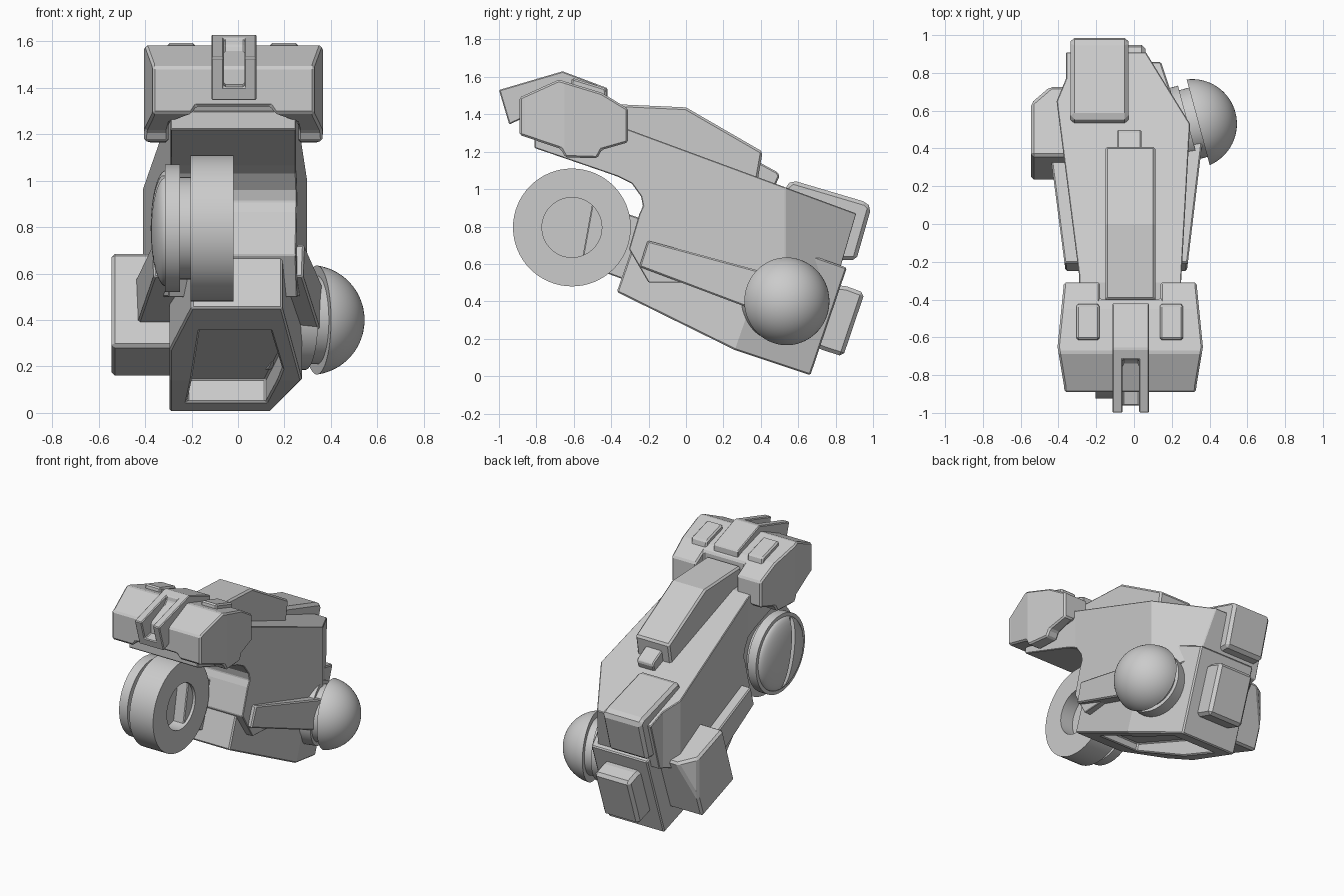
import bpy, bmesh, math
from mathutils import Matrix, Vector

cube = bpy.data.objects.get("Cube")
if cube:
    bpy.data.objects.remove(cube, do_unlink=True)

grey = bpy.data.materials.new("plain_grey")
grey.use_nodes = True
GREY = (0.6, 0.6, 0.6, 1)
grey.diffuse_color = GREY
grey.node_tree.nodes["Principled BSDF"].inputs["Base Color"].default_value = GREY

# The lower body leans back by this angle
TILT = math.radians(19.3)
C, S = math.cos(TILT), math.sin(TILT)


def side(y, z, x):
    return (x, y, z)


def plan(x, y, z):
    return (x, y, z)


def tilted(x, u, v):
    return (x, u * C + v * S, v * C - u * S)


def finish(name, bm):
    bmesh.ops.recalc_face_normals(bm, faces=bm.faces)
    mesh = bpy.data.meshes.new(name)
    bm.to_mesh(mesh)
    bm.free()
    mesh.materials.append(grey)
    ob = bpy.data.objects.new(name, mesh)
    bpy.context.collection.objects.link(ob)
    return ob


def prism(name, pts, lo, hi, place, bevel=0.0, shear=0.0):
    """Extrude a 2D outline between lo and hi; shear slides x along y."""
    bm = bmesh.new()
    rings = [[bm.verts.new(place(a, b, t)) for a, b in pts] for t in (lo, hi)]
    for ring in rings:
        bm.faces.new(ring)
    n = len(pts)
    for i in range(n):
        j = (i + 1) % n
        bm.faces.new((rings[0][i], rings[0][j], rings[1][j], rings[1][i]))
    for v in bm.verts:
        v.co.x += shear * v.co.y
    ob = finish(name, bm)
    if bevel:
        add_bevel(ob, bevel)
    return ob


def add_bevel(ob, width):
    mod = ob.modifiers.new("bevel", "BEVEL")
    mod.width = width
    mod.segments = 1
    mod.limit_method = "ANGLE"


def carve(ob, cutter, operation):
    mod = ob.modifiers.new("carve", "BOOLEAN")
    mod.operation = operation
    mod.solver = "EXACT"
    mod.object = cutter
    bpy.context.view_layer.objects.active = ob
    bpy.ops.object.modifier_apply(modifier=mod.name)
    bpy.data.objects.remove(cutter, do_unlink=True)


def lathe(name, profile, centre, axis, steps=64):
    """Spin (distance along axis, radius) points round the axis."""
    bm = bmesh.new()
    verts = [bm.verts.new((r, 0, d)) for d, r in profile]
    edges = [bm.edges.new(pair) for pair in zip(verts, verts[1:])]
    bmesh.ops.spin(bm, geom=verts + edges, axis=(0, 0, 1), cent=(0, 0, 0),
                   angle=math.tau, steps=steps)
    bmesh.ops.remove_doubles(bm, verts=bm.verts, dist=0.0005)
    turn = Vector((0, 0, 1)).rotation_difference(Vector(axis)).to_matrix().to_4x4()
    bm.transform(Matrix.Translation(centre) @ turn)
    return finish(name, bm)


def smooth(ob):
    bpy.ops.object.select_all(action="DESELECT")
    ob.select_set(True)
    bpy.context.view_layer.objects.active = ob
    bpy.ops.object.shade_smooth_by_angle(angle=math.radians(30))


# Main hull: side outline trimmed by its plan outline
hull = prism("hull", [(-.81, 1.3), (-.81, 1.22), (-.46, 1.1), (-.36, 1.065), (-.29, 1.03),
                      (-.24, .96), (-.23, .91), (-.25, .866), (-.305, .68), (-.2, .5),
                      (.7, .5), (.81, .53), (.91, .87), (-.31, 1.32), (-.5, 1.33)],
             -.6, .6, side)
carve(hull, prism("hull_plan", [(-.29, -1), (.25, -1), (.25, -.3), (.297, .53), (.05, .93),
                                (-.36, .93), (-.36, .77), (-.41, .65), (-.29, -.28)],
                  0, 2, plan), "INTERSECT")
add_bevel(hull, .012)

# Lower base with a recessed underside
base = prism("base", [(-.37, .45), (-.29, .68), (.46, .72), (.86, .58), (.665, .005), (.26, .14)],
             -.6, .6, side)
carve(base, prism("base_plan", [(-.2, -.6), (.19, -.6), (.19, -.5), (.275, .2), (.14, .63),
                                (.14, .9), (-.295, .9), (-.295, -.09), (-.2, -.5)],
                  -.5, 1.5, tilted), "INTERSECT")
carve(base, prism("base_recess", [(-.165, -.28), (.14, -.28), (.19, .09), (.12, .5), (-.22, .5)],
                  0, .33, tilted), "DIFFERENCE")
add_bevel(base, .008)

# Spine ridge along the top, with a small stop block behind it
prism("spine_ridge", [(-.42, 1.3), (-.4, 1.455), (0, 1.437), (.41, 1.2), (.38, 1.03), (.3, 1)],
      -.152, .113, side, .012)
prism("spine_block", [(.36, 1), (.38, 1.15), (.49, 1.09), (.5, 1.07), (.46, .98)],
      -.09, .04, side, .008)

# Head block with ears at the sides
head = prism("head", [(-.89, 1.49), (-.68, 1.585), (-.45, 1.515), (-.31, 1.43), (-.31, 1.25),
                      (-.45, 1.21), (-.475, 1.165), (-.645, 1.17), (-.67, 1.215), (-.89, 1.29)],
             -.6, .6, side)
carve(head, prism("head_plan", [(-.365, -.95), (.325, -.95), (.33, -.86), (.365, -.65), (.32, -.2),
                                (.14, -.2), (.14, -.4), (-.18, -.4), (-.18, -.2), (-.36, -.2),
                                (-.405, -.65), (-.37, -.86)], 1, 2, plan), "INTERSECT")
carve(head, prism("head_underside", [(-.3, 1), (.26, 1), (.26, 1.25), (.16, 1.29), (.14, 1.32),
                                     (-.18, 1.32), (-.2, 1.29), (-.3, 1.25)], -1, 0,
                  lambda x, z, y: (x, y, z)), "DIFFERENCE")
add_bevel(head, .018)

# Slotted crest on the front of the head
crest = prism("crest", [(-1, 1.53), (-.66, 1.63), (-.42, 1.54), (-.42, 1.43), (-.85, 1.39),
                        (-.945, 1.345)], -.115, .08, side)
carve(crest, prism("crest_slot", [(-1.1, 1.7), (-.7, 1.7), (-.72, 1.58), (-.86, 1.42), (-1.1, 1.38)],
                   -.06, .027, side), "DIFFERENCE")
add_bevel(crest, .006)
for name, x in (("right_tab", -.305), ("left_tab", .137)):
    prism(name, [(-.62, 1.53), (-.61, 1.595), (-.43, 1.54), (-.42, 1.48)], x, x + .122, side, .01)

# Rear pack and the plate on the back of the base
prism("rear_pack", [(.5, .9), (.535, 1.02), (.57, 1.047), (.965, .93), (.99, .9), (.91, .62),
                    (.82, .62)], -.335, -.03, side, .03)
prism("rear_plate", [(.7, .5), (.86, .48), (.955, .445), (.84, .105), (.73, .14), (.6, .2)],
      -.22, .06, side, .02)

# Side arms
arm = [(-.25, .585), (-.205, .725), (.46, .545), (.4, .34)]
prism("left_arm", arm, .2, .31, side, .008, .12)
prism("right_arm", arm, -.395, -.25, side, .008, -.13)

# Box pod on the right flank
pod = prism("right_pod", [(.23, .285), (.36, .69), (.73, .56), (.59, .155)], -.6, 0, side)
carve(pod, prism("pod_plan", [(-.545, 0), (-.2, 0), (-.2, 1), (-.37, .73), (-.44, .73), (-.545, .64)],
                 0, 1, plan), "INTERSECT")
add_bevel(pod, .015)

# Domed pod on the left flank
R = .237
angles = [math.radians(8 + 82 * i / 16) for i in range(17)]
dome = lathe("left_dome", [(-.2, 0), (-.2, .215), (-.02, .215), (-.02, .19), (.035, .19)]
             + [(R * math.sin(a), R * math.cos(a)) for a in angles],
             (.308, .53, .4), (.966, .26, 0))
smooth(dome)

# Front wheel: dished inner face, neck, rim and slotted dome
cap = [math.radians(90 * i / 10) for i in range(11)]
wheel = lathe("wheel", [(-.12, 0), (-.12, .16), (-.02, .16), (-.02, .315), (-.205, .315), (-.205, .22),
                        (-.25, .22), (-.25, .275), (-.315, .275), (-.315, .25)]
              + [(-.31 - .066 * math.sin(a), .25 * math.cos(a)) for a in cap],
              (0, -.61, .795), (1, 0, 0))
carve(wheel, prism("wheel_slot", [(-.73, 1.02), (-.69, 1.02), (-.59, .57), (-.63, .57)],
                   -.5, -.315, side), "DIFFERENCE")
smooth(wheel)

# Strut joining the wheel to the hull
prism("wheel_strut", [(-.5, .93), (-.2, .83), (-.3, .505), (-.56, .6)], -.19, -.04, side, .006)
